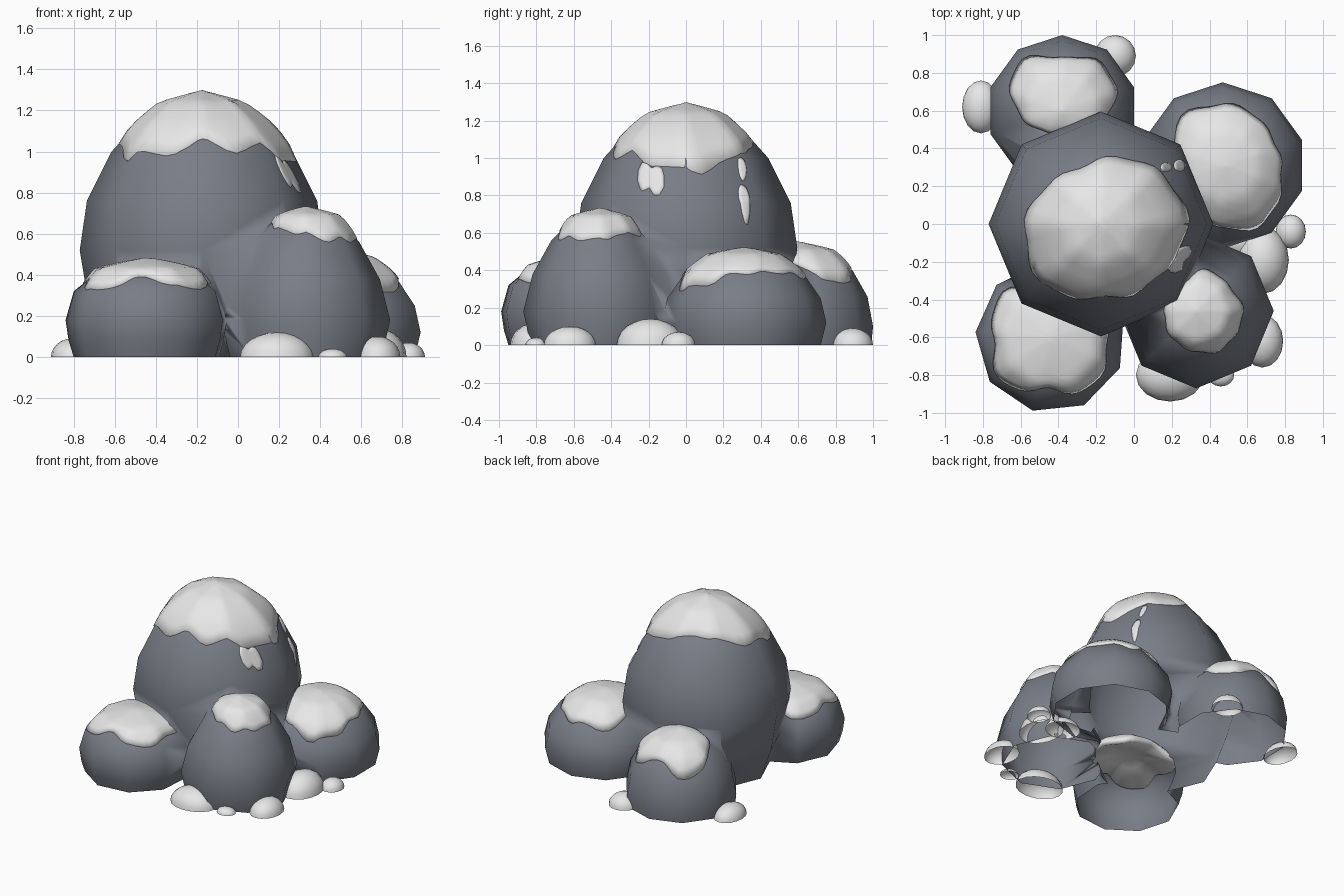
import bpy, bmesh
from math import sin, cos, pi, radians
from mathutils import Vector
from mathutils.bvhtree import BVHTree

if "Cube" in bpy.data.objects:
    bpy.data.objects.remove(bpy.data.objects["Cube"])


def material(name, rgb):
    m = bpy.data.materials.new(name)
    m.use_nodes = True
    m.diffuse_color = (*rgb, 1)
    m.node_tree.nodes["Principled BSDF"].inputs["Base Color"].default_value = (*rgb, 1)
    return m


STONE = material("stone grey", (.19, .205, .24))
SNOW = material("snow white", (.8, .8, .8))


def finish(name, bm, mat):
    bmesh.ops.recalc_face_normals(bm, faces=bm.faces)
    me = bpy.data.meshes.new(name)
    bm.to_mesh(me)
    bm.free()
    me.materials.append(mat)
    me.shade_smooth()
    ob = bpy.data.objects.new(name, me)
    bpy.context.collection.objects.link(ob)
    return ob


def ring(bm, pts):
    return [bm.verts.new(p) for p in pts]


def bridge(bm, a, b):
    for i in range(len(a)):
        j = (i + 1) % len(a)
        bm.faces.new((a[i], a[j], b[j], b[i]))


def fan(bm, loop, tip):
    for i in range(len(loop)):
        bm.faces.new((loop[i], loop[(i + 1) % len(loop)], tip))


# A boulder: a low-sided turned profile of (radius, height) with a pointed top
def boulder(name, x, y, sides, phase, top, profile):
    bm = bmesh.new()
    loops = []
    for r, z in profile:
        angles = [radians(phase) + 2 * pi * i / sides for i in range(sides)]
        loops.append(ring(bm, [(x + r * cos(a), y + r * sin(a), z) for a in angles]))
    for a, b in zip(loops, loops[1:]):
        bridge(bm, a, b)
    fan(bm, loops[-1], bm.verts.new((x, y, top)))
    bm.faces.new(loops[0])
    tree = BVHTree.FromBMesh(bm)
    return finish(name, bm, STONE), tree, Vector((x, y, top * .35))


# Cyclic smooth blend through the outline radii, with a slight ripple
def outline(radii, a):
    n = len(radii)
    f = a / (2 * pi) * n
    i = int(f)
    f -= i
    p, q, r, s = (radii[(i + k) % n] for k in (-1, 0, 1, 2))
    v = q + .5 * f * (r - p + f * (2 * p - 5 * q + 4 * r - s + f * (3 * (q - r) + s - p)))
    return v * (1 + .025 * sin(a * 9) + .02 * sin(a * 5 + 1))


# A snow layer draped over a boulder, with a rounded rim and a buried underside
def snow_cap(name, rock, x, y, radii, thick=.035, rings=9, steps=48):
    tree, core = rock[1], rock[2]
    bm = bmesh.new()

    def drape(t, a, off):
        r = outline(radii, a) * t
        at = Vector((x + r * cos(a), y + r * sin(a), 3))
        hit = tree.ray_cast(at, Vector((0, 0, -1)))[0]
        if hit is None:
            hit = tree.find_nearest(Vector((at.x, at.y, core.z)))[0]
        return hit + (hit - core).normalized() * off

    angles = [2 * pi * i / steps for i in range(steps)]
    loops = []
    for k in range(1, rings + 1):
        t = k / rings
        loops.append(ring(bm, [drape(t, a, thick * (1 - .75 * t ** 5)) for a in angles]))
    loops.append(ring(bm, [drape(1, a, -.025) for a in angles]))
    loops.append(ring(bm, [drape(.5, a, -.035) for a in angles]))
    for a, b in zip(loops, loops[1:]):
        bridge(bm, a, b)
    fan(bm, loops[0], bm.verts.new(drape(0, 0, thick)))
    fan(bm, loops[-1], bm.verts.new(drape(0, 0, -.035)))
    return finish(name, bm, SNOW)


# Boulders
main = boulder("rocks", -.175, 0, 8, 0, 1.265,
               [(.46, 0), (.55, .25), (.595, .52), (.56, .76), (.44, 1), (.35, 1.1), (.2, 1.21)])
front_right = boulder("front_right_rock", -.44, -.6, 9, 176, .45,
                      [(.36, 0), (.385, .08), (.4, .18), (.36, .32), (.25, .41)])
front_left = boulder("front_left_rock", .33, -.46, 8, 90, .7,
                     [(.37, 0), (.41, .18), (.36, .38), (.26, .56), (.16, .66)])
back_left = boulder("back_left_rock", .47, .31, 10, 90, .49,
                    [(.41, 0), (.44, .12), (.41, .25), (.32, .38), (.18, .46)])
back_right = boulder("back_right_rock", -.38, .6, 10, 90, .52,
                     [(.39, 0), (.4, .1), (.37, .26), (.29, .4), (.18, .48)])

# Snow caps
snow_cap("main_snow_cap", main, -.15, -.03, [.42, .42, .37, .37, .43, .42, .36, .37])
snow_cap("front_right_snow_cap", front_right, -.45, -.6, [.3, .32, .25, .33, .29, .33, .27, .34])
snow_cap("front_left_snow_cap", front_left, .36, -.47, [.21, .2, .22, .17, .2, .2, .21, .21])
snow_cap("back_left_snow_cap", back_left, .52, .3, [.25, .27, .32, .37, .27, .28, .33, .31])
snow_cap("back_right_snow_cap", back_right, -.37, .65, [.26, .28, .22, .3, .27, .2, .17, .2])

# Small snow patches on the main boulder
for i, (x, y, radii) in enumerate([(.24, -.19, [.03, .09, .06, .03, .03, .08, .06, .03]),
                                   (.25, .31, [.02, .03, .04, .03]),
                                   (.18, .3, [.02, .02, .04, .02])]):
    snow_cap(f"snow_patch_{i + 1}", main, x, y, radii, .008, 4, 20)

# Merge the boulders into one shell that is open underneath
base = main[0]
bpy.context.view_layer.objects.active = base
for other in (front_right, front_left, back_left, back_right):
    mod = base.modifiers.new("join", "BOOLEAN")
    mod.operation, mod.solver, mod.object = "UNION", "EXACT", other[0]
    bpy.ops.object.modifier_apply(modifier=mod.name)
    bpy.data.objects.remove(other[0])
bm = bmesh.new()
bm.from_mesh(base.data)
under = [f for f in bm.faces if all(v.co.z < .001 for v in f.verts)]
bmesh.ops.delete(bm, geom=under, context="FACES")
bm.to_mesh(base.data)
bm.free()
base.data.shade_smooth()

# Snow clumps on the ground: (x, y, radius x, radius y, height)
clumps = [(.19, -.8, .18, .14, .12), (.46, -.8, .07, .06, .04), (.68, -.62, .11, .14, .1),
          (.68, -.19, .14, .18, .14), (.83, -.04, .08, .09, .07), (.58, -.08, .13, .11, .08),
          (-.81, .62, .1, .14, .09), (-.1, .89, .11, .11, .09)]
for i, (x, y, rx, ry, h) in enumerate(clumps):
    bm = bmesh.new()
    bmesh.ops.create_uvsphere(bm, u_segments=16, v_segments=12, radius=1)
    bmesh.ops.delete(bm, geom=[v for v in bm.verts if v.co.z < -.01], context="VERTS")
    for v in bm.verts:
        v.co = (x + rx * v.co.x, y + ry * v.co.y, max(0, h * v.co.z))
    finish(f"snow_clump_{i + 1}", bm, SNOW)
